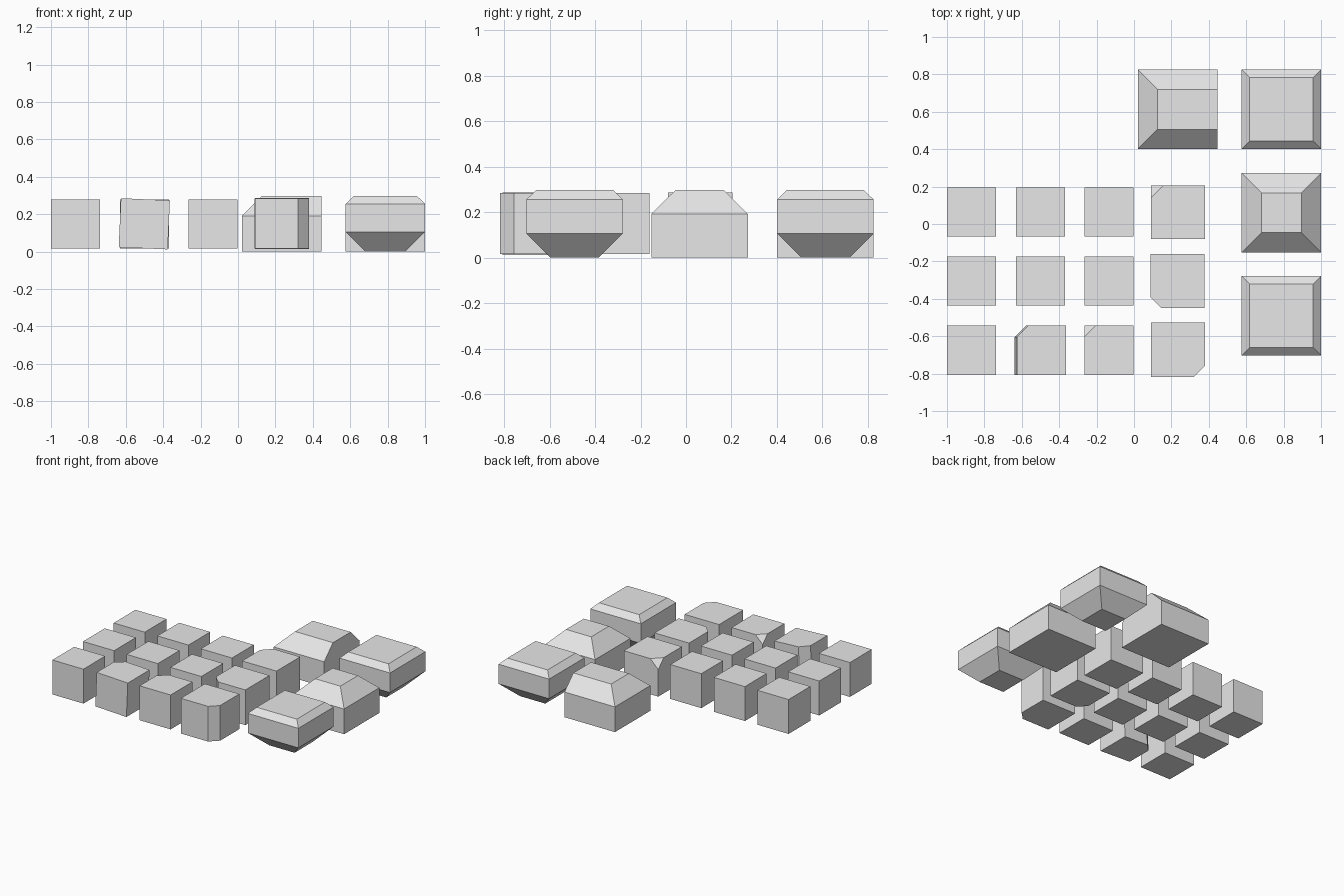
import bpy
import bmesh
from math import radians
from mathutils import Matrix, Vector

old = bpy.data.objects.get("Cube")
if old:
    bpy.data.objects.remove(old, do_unlink=True)

stone = bpy.data.materials.new("plain_gray")
stone.use_nodes = True
gray = (0.8, 0.8, 0.8, 1)
stone.diffuse_color = gray
stone.node_tree.nodes["Principled BSDF"].inputs["Base Color"].default_value = gray


def finish(name, bm, center):
    bmesh.ops.recalc_face_normals(bm, faces=bm.faces)
    mesh = bpy.data.meshes.new(name)
    bm.to_mesh(mesh)
    bm.free()
    mesh.materials.append(stone)
    obj = bpy.data.objects.new(name, mesh)
    obj.location = center
    bpy.context.collection.objects.link(obj)
    return obj


def cube(name, center, size, cut=None, corner=False, offset=0.06, tilt=0):
    """Box with one upright edge or one top corner cut off, at the side given by cut."""
    bm = bmesh.new()
    bmesh.ops.create_cube(bm, size=1, matrix=Matrix.Diagonal((*size, 1)))
    if cut:
        picked = [v for v in bm.verts if v.co.x * cut[0] > 0 and v.co.y * cut[1] > 0]
        if corner:
            geom = [v for v in picked if v.co.z > 0]
        else:
            geom = [e for e in bm.edges if all(v in picked for v in e.verts)]
        bmesh.ops.bevel(bm, geom=geom, offset=offset, segments=1, profile=0.5,
                        affect='VERTICES' if corner else 'EDGES', offset_type='OFFSET')
    obj = finish(name, bm, center)
    obj.rotation_euler.y = radians(tilt)


def tapered_block(name, x, y, levels):
    """Square sections joined upward; each level is (z, left, right, side inset)."""
    half = 0.2125
    bm = bmesh.new()
    rings = []
    for z, left, right, side in levels:
        a, b, c = -half + left, half - right, half - side
        rings.append([bm.verts.new(Vector(p)) for p in
                      ((a, -c, z), (b, -c, z), (b, c, z), (a, c, z))])
    for low, high in zip(rings, rings[1:]):
        for i in range(4):
            j = (i + 1) % 4
            bm.faces.new((low[i], low[j], high[j], high[i]))
    bm.faces.new(rings[0])
    bm.faces.new(rings[-1])
    finish(name, bm, (x, y, 0))


# Grid of small cubes, two of them altered in the front row
S = 0.262
Z = 0.149
for row, y in enumerate((0.063, -0.306, -0.675)):
    for col, x in enumerate((-0.869, -0.501, -0.134)):
        name = f"small_cube_{row}_{col}"
        if (row, col) == (2, 1):
            cube("tilted_cut_cube", (x, y, Z), (S, S, S), cut=(-1, 1), tilt=2.5)
        elif (row, col) == (2, 2):
            cube("chipped_small_cube", (x, y, Z), (S, S, S), cut=(-1, 1), corner=True)
        else:
            cube(name, (x, y, Z), (S, S, S))

# Column of slightly larger cut cubes
M = 0.29
cube("chipped_cube", (0.235, 0.063, 0.151), (M, 0.285, 0.272),
     cut=(-1, 1), corner=True, offset=0.066)
cube("edge_cut_cube_back", (0.232, -0.305, 0.15), (M, M, 0.268), cut=(-1, -1))
cube("edge_cut_cube_front", (0.235, -0.672, 0.15), (M, M, 0.268), cut=(1, -1))

# Large blocks tapered at both top and bottom
double_taper = [(0, 0.106, 0.106, 0.106), (0.106, 0, 0, 0),
                (0.255, 0, 0, 0), (0.297, 0.043, 0.043, 0.043)]
for label, y in (("front", -0.49), ("back", 0.613)):
    tapered_block(f"double_taper_block_{label}", 0.788, y, double_taper)

# Large blocks tapered at the top only, on four and on three sides
tapered_block("roof_block", 0.788, 0.06,
              [(0, 0, 0, 0), (0.192, 0, 0, 0), (0.297, 0.106, 0.106, 0.106)])
tapered_block("half_roof_block", 0.233, 0.613,
              [(0, 0, 0, 0), (0.192, 0, 0, 0), (0.297, 0.106, 0, 0.106)])
